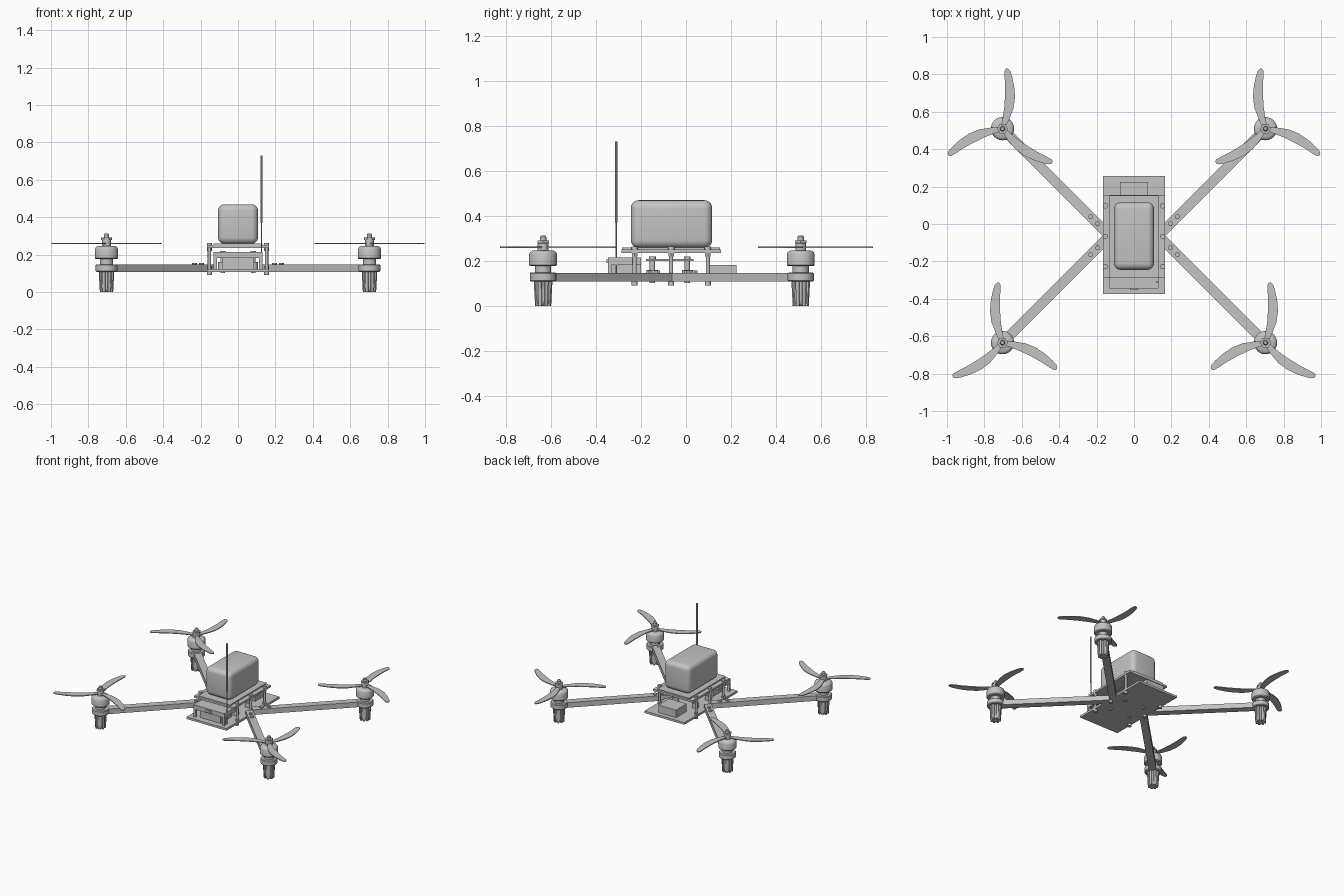
import bpy, bmesh, math
from math import radians, pi, sin, cos
from mathutils import Vector, Matrix

if "Cube" in bpy.data.objects:
    bpy.data.objects.remove(bpy.data.objects["Cube"])

# One material for the whole model
gray = bpy.data.materials.new("plain gray")
gray.use_nodes = True
gray.diffuse_color = (0.55, 0.55, 0.55, 1)
gray.node_tree.nodes["Principled BSDF"].inputs["Base Color"].default_value = (0.55, 0.55, 0.55, 1)


def finish(bm, name):
    """Turn a bmesh into a named object, smooth with sharp edges kept."""
    bmesh.ops.recalc_face_normals(bm, faces=bm.faces)
    mesh = bpy.data.meshes.new(name)
    bm.to_mesh(mesh)
    bm.free()
    mesh.materials.append(gray)
    for p in mesh.polygons:
        p.use_smooth = True
    mesh.set_sharp_from_angle(angle=radians(35))
    obj = bpy.data.objects.new(name, mesh)
    bpy.context.collection.objects.link(obj)
    return obj


def box(name, x, y, z, bevel=0, segments=4):
    """Box from (min, max) ranges."""
    bm = bmesh.new()
    size = [b - a for a, b in (x, y, z)]
    mid = [(a + b) / 2 for a, b in (x, y, z)]
    bmesh.ops.create_cube(bm, size=1, matrix=Matrix.Translation(mid) @ Matrix.Diagonal((*size, 1)))
    if bevel:
        bmesh.ops.bevel(bm, geom=bm.edges[:], offset=bevel, segments=segments,
                        profile=0.5, affect='EDGES')
    return finish(bm, name)


def lathe(name, profile, x, y, sides=24):
    """Spin a closed (radius, z) profile around a vertical axis at x, y."""
    bm = bmesh.new()
    rings = []
    for r, z in profile:
        rings.append([bm.verts.new((x + r * cos(2 * pi * i / sides),
                                    y + r * sin(2 * pi * i / sides), z)) for i in range(sides)])
    for a, b in zip(rings, rings[1:]):
        for i in range(sides):
            j = (i + 1) % sides
            bm.faces.new((a[i], a[j], b[j], b[i]))
    bm.faces.new(rings[0])
    bm.faces.new(rings[-1])
    return finish(bm, name)


def cylinder(name, x, y, z0, z1, r, sides=16):
    return lathe(name, [(r, z0), (r, z1)], x, y, sides)


def propeller(name, x, y, turn):
    """Three flat curved blades; turn is 1 or -1 for the bend direction."""
    # Centre line offset, distance from the hub, half width
    stations = [(0, 0, .012), (.018, .05, .018), (.034, .11, .025), (.04, .17, .027),
                (.038, .23, .024), (.031, .28, .020), (.026, .31, .015), (.024, .321, .006)]
    bm = bmesh.new()
    for k in range(3):
        spin = Matrix.Rotation(radians(120 * k), 3, 'Z')
        pairs = []
        for cx, cy, w in stations:
            pairs.append([bm.verts.new(spin @ Vector((turn * (cx + s * w), cy, 0)) + Vector((x, y, .257)))
                          for s in (-1, 1)])
        faces = [bm.faces.new((a[0], a[1], b[1], b[0])) for a, b in zip(pairs, pairs[1:])]
        top = bmesh.ops.extrude_face_region(bm, geom=faces)["geom"]
        bmesh.ops.translate(bm, verts=[v for v in top if isinstance(v, bmesh.types.BMVert)],
                            vec=(0, 0, .006))
    return finish(bm, name)


def arm(name, start, end, width, z0, z1):
    """Straight bar between two points in the ground plane."""
    a, b = Vector(start), Vector(end)
    d = b - a
    m = (Matrix.Translation((*((a + b) / 2), (z0 + z1) / 2))
         @ Matrix.Rotation(math.atan2(d.y, d.x), 4, 'Z')
         @ Matrix.Diagonal((d.length, width, z1 - z0, 1)))
    bm = bmesh.new()
    bmesh.ops.create_cube(bm, size=1, matrix=m)
    return finish(bm, name)


def foot(name, x, y):
    """Landing foot: a tapered core with vertical ribs."""
    lathe(name + "_core", [(.022, 0), (.030, .01), (.033, .03), (.033, .115)], x, y)
    bm = bmesh.new()
    for k in range(8):
        m = (Matrix.Translation((x, y, .058)) @ Matrix.Rotation(pi * (k + .5) / 4, 4, 'Z')
             @ Matrix.Translation((.028, 0, 0)) @ Matrix.Diagonal((.028, .016, .116, 1)))
        cube = bmesh.ops.create_cube(bm, size=1, matrix=m)["verts"]
        for v in cube:
            if v.co.z < .01:
                v.co.x = x + (v.co.x - x) * .85
                v.co.y = y + (v.co.y - y) * .85
    finish(bm, name + "_ribs")


# Rotor units on four arms
MID = -.0625
for sx, side in ((1, "left"), (-1, "right")):
    for sy, end in ((1, "rear"), (-1, "front")):
        tag = f"{end}_{side}"
        x, y = sx * .703, MID + sy * .572
        arm("arm_" + tag, (sx * .15, MID + sy * .019), (x, y), .052, .108, .146)
        foot("foot_" + tag, x, y)
        lathe("motor_mount_" + tag, [(.054, .108), (.059, .113), (.059, .143), (.054, .148)], x, y)
        cylinder("motor_neck_" + tag, x, y, .145, .182, .036)
        lathe("motor_bell_" + tag, [(.056, .176), (.062, .182), (.062, .228), (.058, .238),
                                    (.048, .245), (.02, .247)], x, y, 32)
        lathe("motor_shaft_" + tag, [(.024, .245), (.024, .278), (.014, .279), (.014, .306),
                                     (.009, .313)], x, y)
        cylinder("propeller_nut_" + tag, x, y, .279, .29, .029, 6)
        propeller("propeller_" + tag, x, y, -sx * sy)
        # Bolts that clamp the arm root
        for i, bx in enumerate((.195, .232)):
            cylinder(f"arm_bolt_{tag}_{i}", sx * bx, MID + sy * (bx - .13), .14, .156, .014, 6)

# Lower and upper deck
box("lower_plate", (-.166, .166), (-.375, .257), (.108, .124))
box("upper_plate", (-.166, .166), (-.287, .155), (.235, .25))
box("battery_pad", (-.132, .132), (-.285, .152), (.25, .259))
box("battery", (-.107, .107), (-.245, .116), (.257, .469), .035, 5)

# Deck posts with end caps and nuts
for sx in (-1, 1):
    for i, y in enumerate((-.228, -.066, .097)):
        x = sx * .153
        cylinder(f"deck_post_{sx}_{i}", x, y, .1, .255, .009)
        cylinder(f"post_foot_{sx}_{i}", x, y, .091, .108, .013)
        cylinder(f"post_lower_nut_{sx}_{i}", x, y, .124, .138, .014, 6)
        cylinder(f"post_upper_nut_{sx}_{i}", x, y, .219, .235, .014, 6)
        cylinder(f"post_cap_{sx}_{i}", x, y, .25, .263, .014)

# Control board on four standoffs
box("control_board", (-.108, .108), (-.177, .034), (.2, .207))
for sx in (-1, 1):
    for i, y in enumerate((-.149, .006)):
        x = sx * .082
        cylinder(f"standoff_base_{sx}_{i}", x, y, .124, .16, .024)
        cylinder(f"standoff_{sx}_{i}", x, y, .155, .205, .012)
        cylinder(f"standoff_cap_{sx}_{i}", x, y, .207, .22, .015)
        cylinder(f"standoff_screw_{sx}_{i}", x, y, .101, .11, .012)

# Front receiver tray, rear module and antenna
box("front_module", (-.085, .085), (-.33, -.2), (.12, .184))
box("front_tray", (-.13, .13), (-.346, -.2), (.182, .215))
box("front_socket", (-.022, .022), (-.354, -.34), (.19, .206))
for sx in (-1, 1):
    box(f"front_tray_leg_{sx}", sorted((sx * .112, sx * .13)), (-.346, -.33), (.12, .184))
box("rear_module", (-.074, .074), (.097, .224), (.12, .181))
cylinder("antenna_wire", .125, -.31, .12, .38, .003, 8)
cylinder("antenna_rod", .125, -.31, .37, .73, .006, 10)
